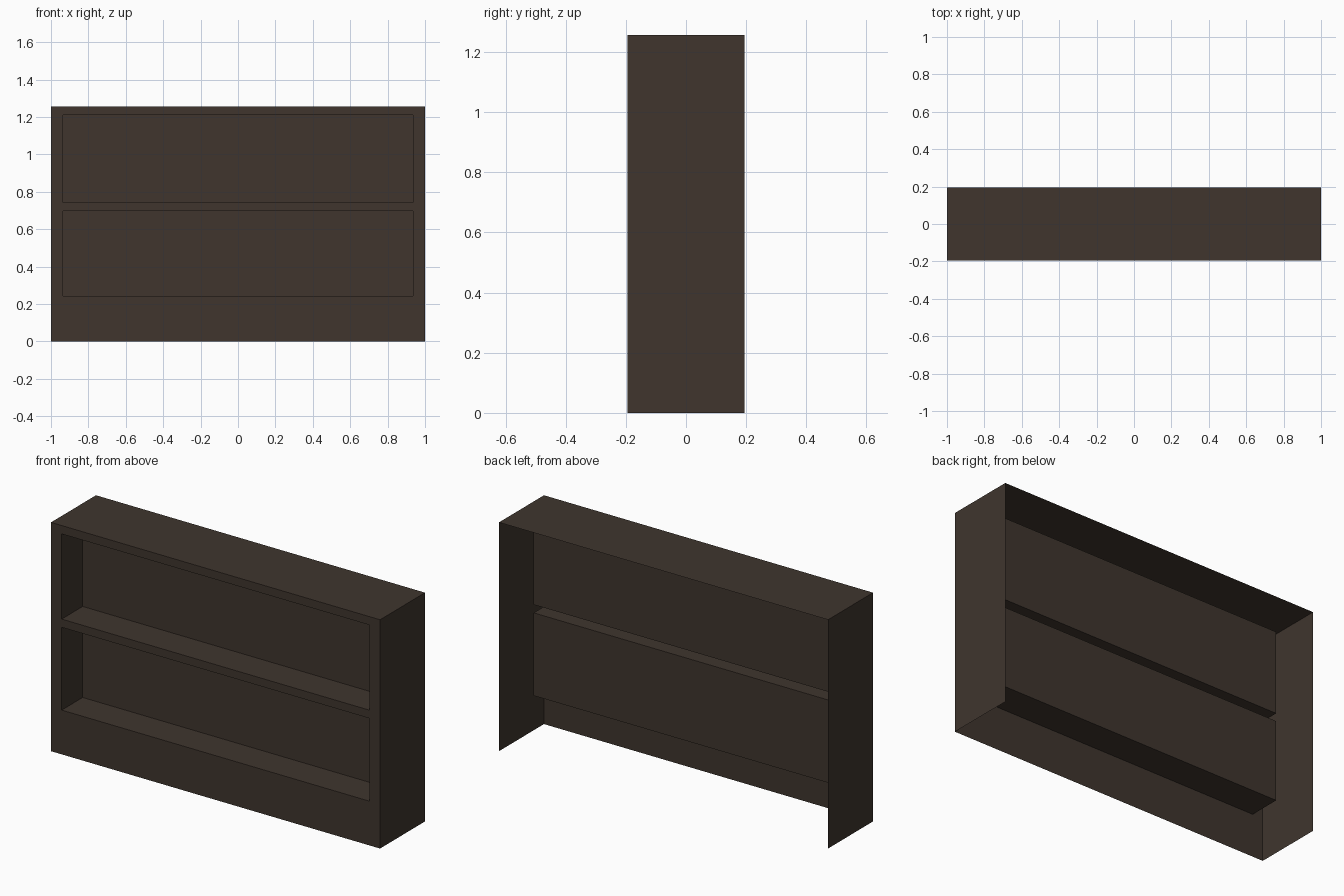
import bpy, bmesh
from mathutils import Vector

if "Cube" in bpy.data.objects:
    bpy.data.objects.remove(bpy.data.objects["Cube"])

W, D, H = 1.0, 0.195, 1.257          # half width, half depth, height
OPEN_X = 0.935                       # half width of the openings
ROWS = [0.0, 0.243, 0.698, 0.743, 1.211, H]
RECESS = 0.182                       # depth of each shelf bay

wood = bpy.data.materials.new("dark brown wood")
wood.diffuse_color = (0.050, 0.036, 0.027, 1)
wood.use_nodes = True
wood.node_tree.nodes["Principled BSDF"].inputs["Base Color"].default_value = wood.diffuse_color


def finish(name, bm):
    mesh = bpy.data.meshes.new(name)
    bm.to_mesh(mesh)
    bm.free()
    mesh.materials.append(wood)
    obj = bpy.data.objects.new(name, mesh)
    bpy.context.collection.objects.link(obj)
    return obj


# Outer case: thin top and two sides, open at back and bottom
bm = bmesh.new()
bmesh.ops.create_cube(bm, size=1)
for v in bm.verts:
    v.co = Vector((v.co.x * 2 * W, v.co.y * 2 * D, (v.co.z + 0.5) * H))
bm.normal_update()
bmesh.ops.delete(bm, geom=[f for f in bm.faces
                           if abs(f.normal.y) > 0.5 or f.normal.z < -0.5],
                 context='FACES')
finish("outer_case", bm)

# Front frame: grid of panels with two bays pushed inward
bm = bmesh.new()
grid = [[bm.verts.new((x, -D, z)) for x in (-W, -OPEN_X, OPEN_X, W)]
        for z in ROWS]
bays = []
for r in range(len(ROWS) - 1):
    for c in range(3):
        f = bm.faces.new((grid[r][c], grid[r][c + 1],
                          grid[r + 1][c + 1], grid[r + 1][c]))
        if c == 1 and r in (1, 3):
            bays.append(f)
bm.normal_update()
backs = bmesh.ops.extrude_discrete_faces(bm, faces=bays)["faces"]
bmesh.ops.translate(bm, vec=(0, RECESS, 0),
                    verts=[v for f in backs for v in f.verts])
finish("front_frame_and_shelf_bays", bm)
